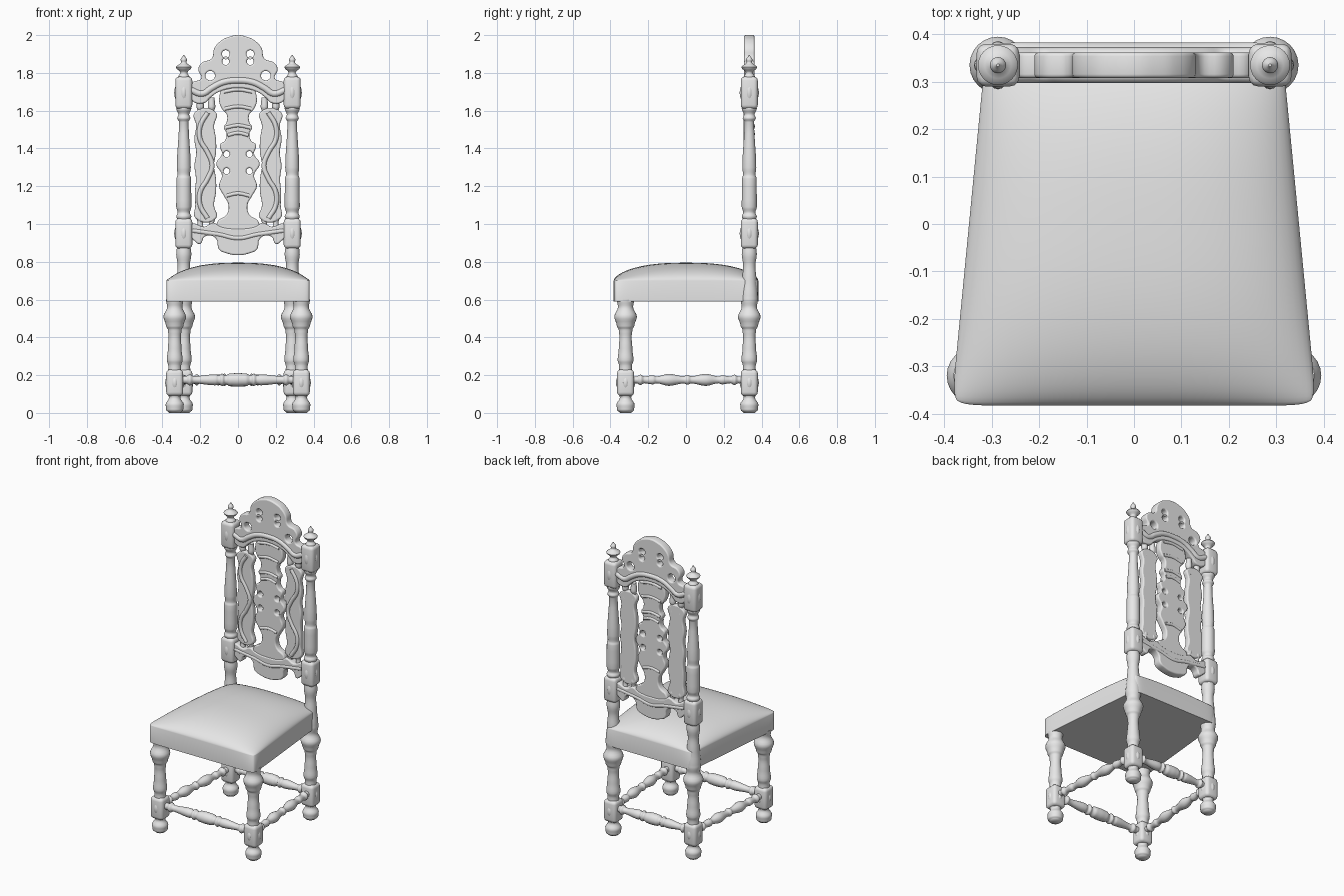
import bpy
import bmesh
from math import sin, cos, pi, radians
from mathutils import Vector, Matrix

cube = bpy.data.objects.get("Cube")
if cube:
    bpy.data.objects.remove(cube)

grey = bpy.data.materials.new("plain_grey")
grey.use_nodes = True
tone = (0.8, 0.8, 0.8, 1)
grey.diffuse_color = tone
grey.node_tree.nodes["Principled BSDF"].inputs["Base Color"].default_value = tone


def add_mesh(name, mesh, angle=40):
    mesh.materials.clear()
    mesh.materials.append(grey)
    mesh.shade_smooth()
    mesh.set_sharp_from_angle(angle=radians(angle))
    obj = bpy.data.objects.new(name, mesh)
    bpy.context.collection.objects.link(obj)
    return obj


def from_bmesh(name, bm, angle=40):
    bmesh.ops.recalc_face_normals(bm, faces=bm.faces)
    mesh = bpy.data.meshes.new(name)
    bm.to_mesh(mesh)
    bm.free()
    return add_mesh(name, mesh, angle)


def turning(name, start, end, profile, sides=24, steps=4):
    """Lathe a (position, radius) profile along the line from start to end."""
    start, end = Vector(start), Vector(end)
    axis = end - start
    turn = axis.to_track_quat("Z", "Y").to_matrix().to_4x4()
    place = Matrix.Translation(start) @ turn
    smooth = []
    for (h0, r0), (h1, r1) in zip(profile, profile[1:]):
        for i in range(steps):
            t = i / steps
            smooth.append((h0 + (h1 - h0) * t, r0 + (r1 - r0) * t * t * (3 - 2 * t)))
    smooth.append(profile[-1])
    bm = bmesh.new()
    rings = []
    for h, r in smooth:
        rings.append([bm.verts.new(place @ Vector((r * cos(2 * pi * k / sides),
                     r * sin(2 * pi * k / sides), h))) for k in range(sides)])
    for a, b in zip(rings, rings[1:]):
        for k in range(sides):
            n = (k + 1) % sides
            bm.faces.new((a[k], a[n], b[n], b[k]))
    bm.faces.new(rings[0])
    bm.faces.new(rings[-1])
    return from_bmesh(name, bm, 60)


def block(name, x, y, low, high, half=.045):
    """Softened square block with an oval boss on each face."""
    bm = bmesh.new()
    size = Vector((2 * half, 2 * half, high - low))
    bmesh.ops.create_cube(bm, size=1, matrix=Matrix.Diagonal(size).to_4x4())
    bmesh.ops.bevel(bm, geom=bm.edges[:], offset=.02, segments=3, profile=.5, affect="EDGES")
    for wide, deep in ((.028, half + .006), (half + .006, .028)):
        shape = Matrix.Diagonal((wide, deep, (high - low) * .4, 1))
        bmesh.ops.create_uvsphere(bm, u_segments=20, v_segments=12, radius=1, matrix=shape)
    bmesh.ops.translate(bm, verts=bm.verts, vec=(x, y, (low + high) / 2))
    return from_bmesh(name, bm)


def curve_mesh(name, curve, matrix=None):
    curve.resolution_u = 5
    temp = bpy.data.objects.new("temp", curve)
    bpy.context.collection.objects.link(temp)
    graph = bpy.context.evaluated_depsgraph_get()
    mesh = bpy.data.meshes.new_from_object(temp.evaluated_get(graph))
    bpy.data.objects.remove(temp)
    if matrix:
        mesh.transform(matrix)
    return add_mesh(name, mesh)


def add_spline(curve, points, closed):
    spline = curve.splines.new("BEZIER")
    spline.bezier_points.add(len(points) - 1)
    for bp, co in zip(spline.bezier_points, points):
        bp.co = co
        bp.handle_left_type = bp.handle_right_type = "AUTO"
    spline.use_cyclic_u = closed


def plate(name, outline, front, back, holes=(), bevel=.008):
    """Rounded flat board in the XZ plane, with round holes."""
    curve = bpy.data.curves.new(name, "CURVE")
    curve.dimensions = "2D"
    curve.fill_mode = "BOTH"
    curve.extrude = (back - front) / 2 - bevel
    curve.bevel_depth = bevel
    curve.bevel_resolution = 2
    curve.offset = -bevel
    add_spline(curve, [(x, z, 0) for x, z in outline], True)
    for x, z, r in holes:
        r += bevel
        ring = [(x + r * cos(k * pi / 3), z + r * sin(k * pi / 3), 0) for k in range(6)]
        add_spline(curve, ring, True)
    stand = Matrix.Translation((0, (front + back) / 2, 0)) @ Matrix.Rotation(pi / 2, 4, "X")
    return curve_mesh(name, curve, stand)


def moulding(name, points, radius):
    curve = bpy.data.curves.new(name, "CURVE")
    curve.dimensions = "3D"
    curve.bevel_depth = radius
    curve.bevel_resolution = 3
    curve.use_fill_caps = True
    add_spline(curve, points, False)
    return curve_mesh(name, curve)


def mirrored(half):
    return half + [(-x, z) for x, z in reversed(half) if x > 0]


def both_sides(holes):
    return [(s * x, z, r) for x, z, r in holes for s in (-1, 1)]


# Domed seat: tapered grid top with a straight skirt
bm = bmesh.new()
n = 32
bmesh.ops.create_grid(bm, x_segments=n, y_segments=n, size=1)
rim = [e for e in bm.edges if e.is_boundary]
skirt = bmesh.ops.extrude_edge_only(bm, edges=rim)["geom"]
lower = [e for e in skirt if isinstance(e, bmesh.types.BMVert)]
bmesh.ops.contextual_create(bm, geom=[e for e in skirt if isinstance(e, bmesh.types.BMEdge)])
lower_set = set(lower)
for v in bm.verts:
    u, w = sin(v.co.x * pi / 2), sin(v.co.y * pi / 2)
    dome = (max(0, 1 - abs(u) ** 2.5) * max(0, 1 - abs(w) ** 2.5)) ** .6
    corner = 1 - .03 * (u * w) ** 16
    v.co.x = u * (.348 - .037 * w) * corner
    v.co.y = w * .383 * corner
    v.co.z = .59 if v in lower_set else .7 + .095 * dome
from_bmesh("seat", bm, 50)

# Turned legs, posts and their blocks
foot = [(0, .03), (.015, .045), (.045, .048), (.08, .03), (.1, .035)]
leg = [(.2, .035), (.25, .034), (.28, .042), (.34, .036), (.4, .032), (.44, .036),
       (.46, .046), (.51, .06), (.56, .04), (.6, .046)]
post = [(.62, .045), (.7, .038), (.78, .032), (.84, .04), (.9, .034), (1.02, .034),
        (1.04, .04), (1.06, .032), (1.09, .04), (1.24, .039), (1.26, .033), (1.3, .037),
        (1.54, .025), (1.56, .035), (1.58, .028), (1.61, .04), (1.65, .03), (1.78, .03),
        (1.8, .018), (1.83, .042), (1.855, .014), (1.87, .017), (1.895, .003)]
front_x, front_y, back_x, back_y = .335, -.32, .287, .335
for s, side in ((-1, "right"), (1, "left")):
    fx, bx = s * front_x, s * back_x
    turning(f"front_leg_{side}", (fx, front_y, 0), (fx, front_y, 1), foot + leg)
    turning(f"back_post_{side}", (bx, back_y, 0), (bx, back_y, 1), foot + leg + post)
    block(f"front_leg_block_{side}", fx, front_y, .09, .23)
    for label, low, high in (("lower", .09, .23), ("middle", .87, 1.03), ("upper", 1.61, 1.78)):
        block(f"{label}_post_block_{side}", bx, back_y, low, high)

# Stretchers joining the four legs
half_round = [(0, .036), (.12, .034), (.2, .024), (.25, .033), (.3, .024), (.36, .029),
              (.7, .019), (.76, .03), (.82, .02), (1, .024)]
half_bead = [(0, .026), (.06, .019), (.3, .032), (.5, .018), (.56, .024), (.7, .018),
             (.76, .028), (.82, .018), (1, .024)]


def stretcher(name, a, b, half):
    a, b = Vector((*a, .175)), Vector((*b, .175))
    h = (b - a).length / 2
    full = [(h - t * h, r) for t, r in reversed(half)] + [(h + t * h, r) for t, r in half[1:]]
    turning(name, a, b, full, 16)


stretcher("front_stretcher", (-front_x, front_y), (front_x, front_y), half_round)
stretcher("back_stretcher", (-back_x, back_y), (back_x, back_y), half_round)
for s, side in ((-1, "right"), (1, "left")):
    stretcher(f"side_stretcher_{side}", (s * front_x, front_y), (s * back_x, back_y), half_bead)

# Pierced crest with an arched moulding
crest = [(0, 2), (.05, 1.99), (.09, 1.97), (.125, 1.93), (.14, 1.875), (.19, 1.855),
         (.21, 1.82), (.195, 1.77), (.24, 1.75), (.26, 1.7), (.24, 1.65), (.18, 1.64),
         (.145, 1.67), (.1, 1.7), (0, 1.72)]
plate("crest", mirrored(crest), .308, .362,
      both_sides([(.065, 1.9, .012), (.065, 1.86, .01), (.147, 1.785, .017)]))
arch = [(.25, 1.71), (.19, 1.69), (.14, 1.72), (.08, 1.75), (0, 1.76)]
for y, label in ((.315, "front"), (.355, "back")):
    moulding(f"crest_arch_{label}", [(x, y, z) for x, z in mirrored(arch)[:-1] + [(-.25, 1.71)]], .018)

# Shaped central splat with cross rings and rim
splat = [(0, 1.74), (.07, 1.73), (.1, 1.66), (.085, 1.61), (.06, 1.58), (.06, 1.54),
         (.075, 1.51), (.06, 1.48), (.07, 1.44), (.095, 1.42), (.085, 1.37), (.115, 1.32),
         (.085, 1.26), (.1, 1.2), (.075, 1.15), (.05, 1.1), (.06, 1.05), (.11, 1.01),
         (.1, .95), (0, .94)]
plate("splat", mirrored(splat), .313, .357, both_sides([(.06, 1.37, .008), (.06, 1.28, .008)]))
for z, w in ((1.7, .075), (1.61, .07), (1.51, .065), (1.47, .055), (1.15, .06)):
    for y in (.316, .354):
        moulding("splat_ring", [(-w, y, z), (0, y, z + .012), (w, y, z)], .01)

# Carved side panels with short pegs and a winding leaf stem
for s, side in ((-1, "right"), (1, "left")):
    heights = [1.03 + .07 * k for k in range(9)]
    outer = [(s * (.226 + .005 * sin(z * 40)), z) for z in heights]
    inner = [(s * (.12 + .007 * sin(z * 30)), z) for z in reversed(heights)]
    plate(f"side_panel_{side}", outer + inner, .316, .352)
    stem = [(s * (.172 + .035 * sin(z * 18)), .318, z) for z in heights]
    moulding(f"leaf_stem_{side}", stem, .013)
    for x in (.14, .2):
        for low, high in ((.97, 1.06), (1.56, 1.67)):
            turning("panel_peg", (s * x, .335, low), (s * x, .335, high),
                    [(0, .018), (.04, .014), (.06, .02), (high - low, .016)], 12)

# Scalloped lower rail with a raised band
rail = [(0, .975), (.09, .985), (.13, 1.005), (.18, .985), (.25, 1), (.26, .95), (.23, .91),
        (.2, .895), (.18, .93), (.15, .94), (.115, .92), (.1, .865), (.06, .845), (0, .835)]
plate("lower_rail", mirrored(rail), .308, .362)
band = [(.24, .965), (.17, .955), (.1, .945), (0, .925)]
for y in (.315, .355):
    moulding("rail_band", [(x, y, z) for x, z in mirrored(band)], .013)
